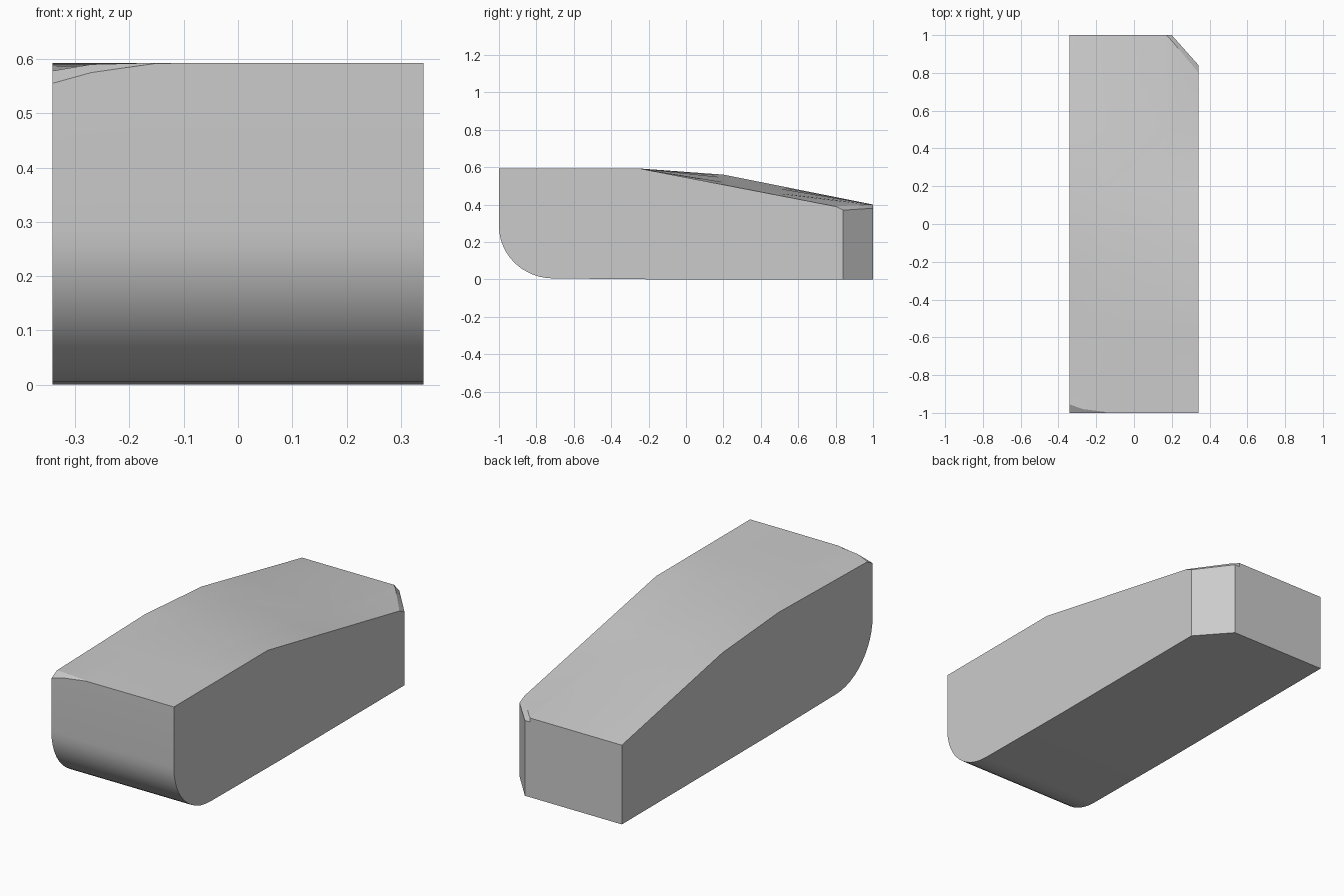
import bpy, bmesh, math

cube = bpy.data.objects.get("Cube")
if cube:
    bpy.data.objects.remove(cube, do_unlink=True)

HALF, TOP = 0.342, 0.593

grey = bpy.data.materials.new("light_grey")
grey.use_nodes = True
grey.diffuse_color = (0.6, 0.6, 0.6, 1)
grey.node_tree.nodes["Principled BSDF"].inputs["Base Color"].default_value = grey.diffuse_color


def lerp(a, b, t):
    return a + (b - a) * t


def right_edge(y):
    # Straight slope on the chamfered side
    return TOP if y < -0.25 else lerp(TOP, 0.39, (y + 0.25) / 1.05)


def left_edge(y):
    # Gently crowned slope on the other side
    if y < -0.25:
        return lerp(0.578, TOP, (y + 0.955) / 0.705)
    if y < 0.2:
        return lerp(TOP, 0.56, (y + 0.25) / 0.45)
    return lerp(0.56, 0.4, (y - 0.2) / 0.8)


def top_height(x, y):
    return lerp(left_edge(y), right_edge(y), (x + HALF) / (2 * HALF))


def outline(x, front, crease, top_back, low_back):
    """Side outline at one x: rounded nose, worn top corner, sloped top, back."""
    pts = [(-0.15, 0), (-0.71, 0.005)]
    for i in range(1, 13):
        a = math.pi / 2 * i / 12
        pts.append((-0.71 - 0.29 * math.sin(a), 0.285 - 0.28 * math.cos(a)))
    pts += [(-1, front), crease]
    pts += [(y, top_height(x, y)) for y in (-0.6, -0.25, 0.2, 0.5)]
    pts += [top_back, low_back, (low_back[0], 0)]
    return [(x, y, z) for y, z in pts]


# Columns across the width: x, front edge height, crease, top and lower back
columns = [
    (-HALF, 0.555, (-0.955, 0.578), (1, 0.4), (1, 0.38)),
    (-0.27, 0.575, (-0.98, 0.59), (1, 0.4), (1, 0.38)),
    (-0.15, 0.592, (-0.995, TOP), (1, 0.4), (1, 0.38)),
    (0.17, TOP, (-0.99, TOP), (1, 0.4), (1, 0.38)),
    (0.2, TOP, (-0.99, TOP), (0.97, 0.4), (1, 0.38)),
    (HALF, TOP, (-0.99, TOP), (0.8, 0.39), (0.84, 0.37)),
]

# Skin the columns and cap both sides
bm = bmesh.new()
rings = [[bm.verts.new(p) for p in outline(*c)] for c in columns]
for a, b in zip(rings, rings[1:]):
    for i in range(len(a)):
        j = (i + 1) % len(a)
        bm.faces.new((a[i], a[j], b[j], b[i]))
bm.faces.new(rings[0])
bm.faces.new(rings[-1])
bmesh.ops.recalc_face_normals(bm, faces=bm.faces)

mesh = bpy.data.meshes.new("wedge_body")
bm.to_mesh(mesh)
bm.free()
mesh.materials.append(grey)
body = bpy.data.objects.new("wedge_body", mesh)
bpy.context.collection.objects.link(body)

# Smooth the curved surfaces, keep hard edges
bpy.ops.object.select_all(action='DESELECT')
body.select_set(True)
bpy.context.view_layer.objects.active = body
bpy.ops.object.shade_smooth_by_angle(angle=math.radians(25))
